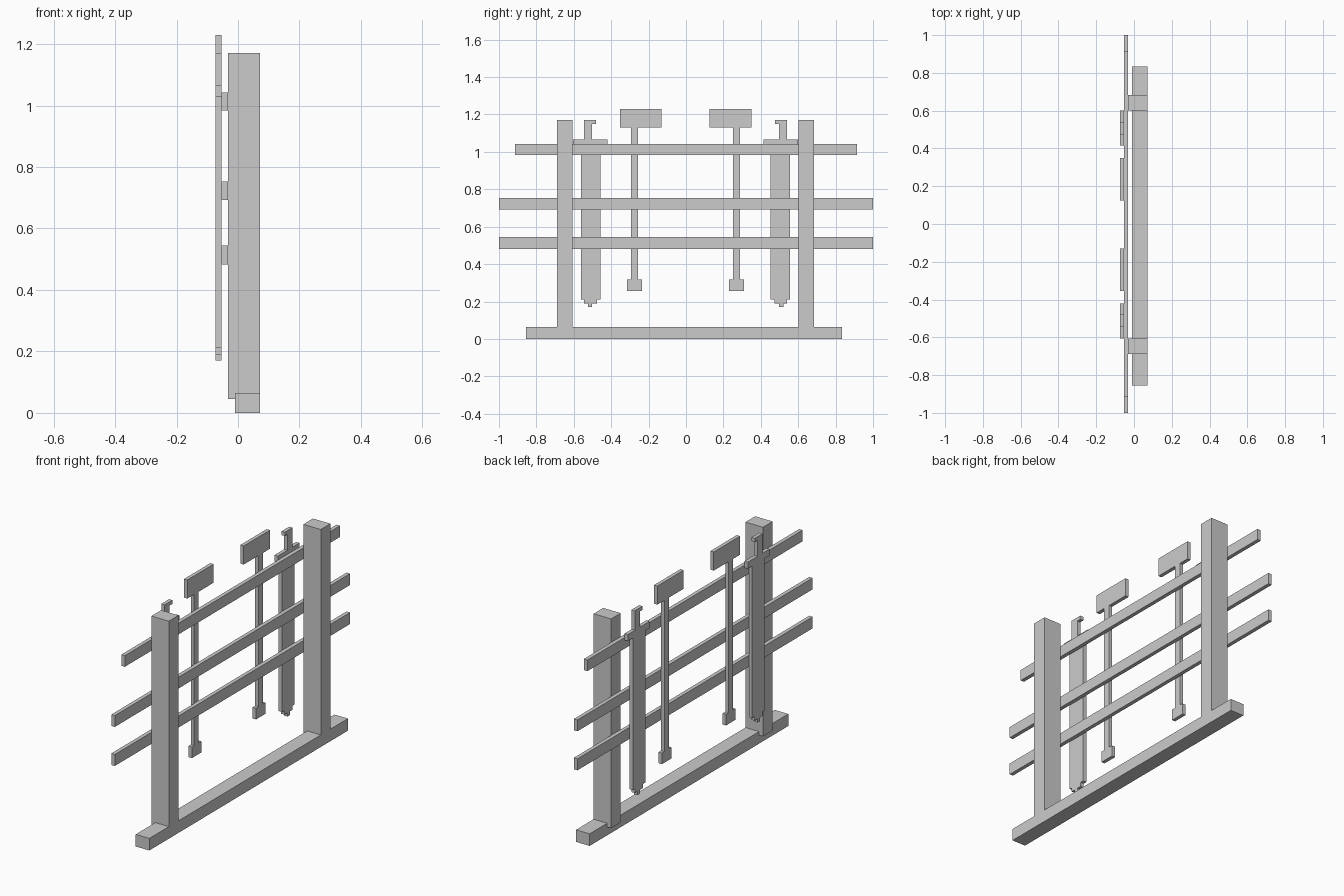
import bpy, bmesh

if "Cube" in bpy.data.objects:
    bpy.data.objects.remove(bpy.data.objects["Cube"])

MID = -0.0025  # y of the symmetry plane for paired parts


def flat_part(name, outline, x0, x1):
    """Extrude a (y, z) outline along x."""
    bm = bmesh.new()
    face = bm.faces.new([bm.verts.new((x0, y, z)) for y, z in outline])
    ext = bmesh.ops.extrude_face_region(bm, geom=[face])
    verts = [v for v in ext["geom"] if isinstance(v, bmesh.types.BMVert)]
    bmesh.ops.translate(bm, verts=verts, vec=(x1 - x0, 0, 0))
    bmesh.ops.recalc_face_normals(bm, faces=bm.faces)
    mesh = bpy.data.meshes.new(name)
    bm.to_mesh(mesh)
    bm.free()
    obj = bpy.data.objects.new(name, mesh)
    bpy.context.collection.objects.link(obj)
    return obj


def rect(y0, y1, z0, z1):
    return [(y0, z0), (y1, z0), (y1, z1), (y0, z1)]


def pair(name, outline, x0, x1):
    """One part on each side of the rack."""
    flat_part(name + "_left", outline, x0, x1)
    flat_part(name + "_right", [(2 * MID - y, z) for y, z in outline], x0, x1)


# Base beam and upright posts
flat_part("base_beam", rect(-0.855, 0.833, 0, 0.065), -0.01, 0.071)
pair("post", rect(-0.689, -0.607, 0.045, 1.17), -0.033, 0.071)

# Horizontal rails
for name, half, z0, z1 in (("lower_rail", 1.0, 0.482, 0.544),
                           ("middle_rail", 1.0, 0.692, 0.753),
                           ("top_rail", 0.915, 0.983, 1.043)):
    flat_part(name, rect(-half, half, z0, z1), -0.054, -0.033)

# Hanging mallets: foot, shaft and offset head
mallet = [(-0.315, 0.257), (-0.235, 0.257), (-0.235, 0.317), (-0.257, 0.317),
          (-0.257, 1.13), (-0.13, 1.13), (-0.13, 1.23), (-0.354, 1.23),
          (-0.354, 1.13), (-0.295, 1.13), (-0.295, 0.317), (-0.315, 0.317)]
pair("mallet", mallet, -0.074, -0.054)

# Hanging swords: stepped tip, blade, guard and hooked grip
sword = [(-0.525, 0.17), (-0.503, 0.17), (-0.503, 0.19), (-0.477, 0.19),
         (-0.477, 0.212), (-0.457, 0.212), (-0.457, 1.03), (-0.42, 1.03),
         (-0.42, 1.065), (-0.503, 1.065), (-0.503, 1.15), (-0.48, 1.15),
         (-0.48, 1.17), (-0.546, 1.17), (-0.546, 1.065), (-0.605, 1.065),
         (-0.605, 1.03), (-0.562, 1.03), (-0.562, 0.212), (-0.546, 0.212),
         (-0.546, 0.19), (-0.525, 0.19)]
pair("sword", sword, -0.074, -0.054)
